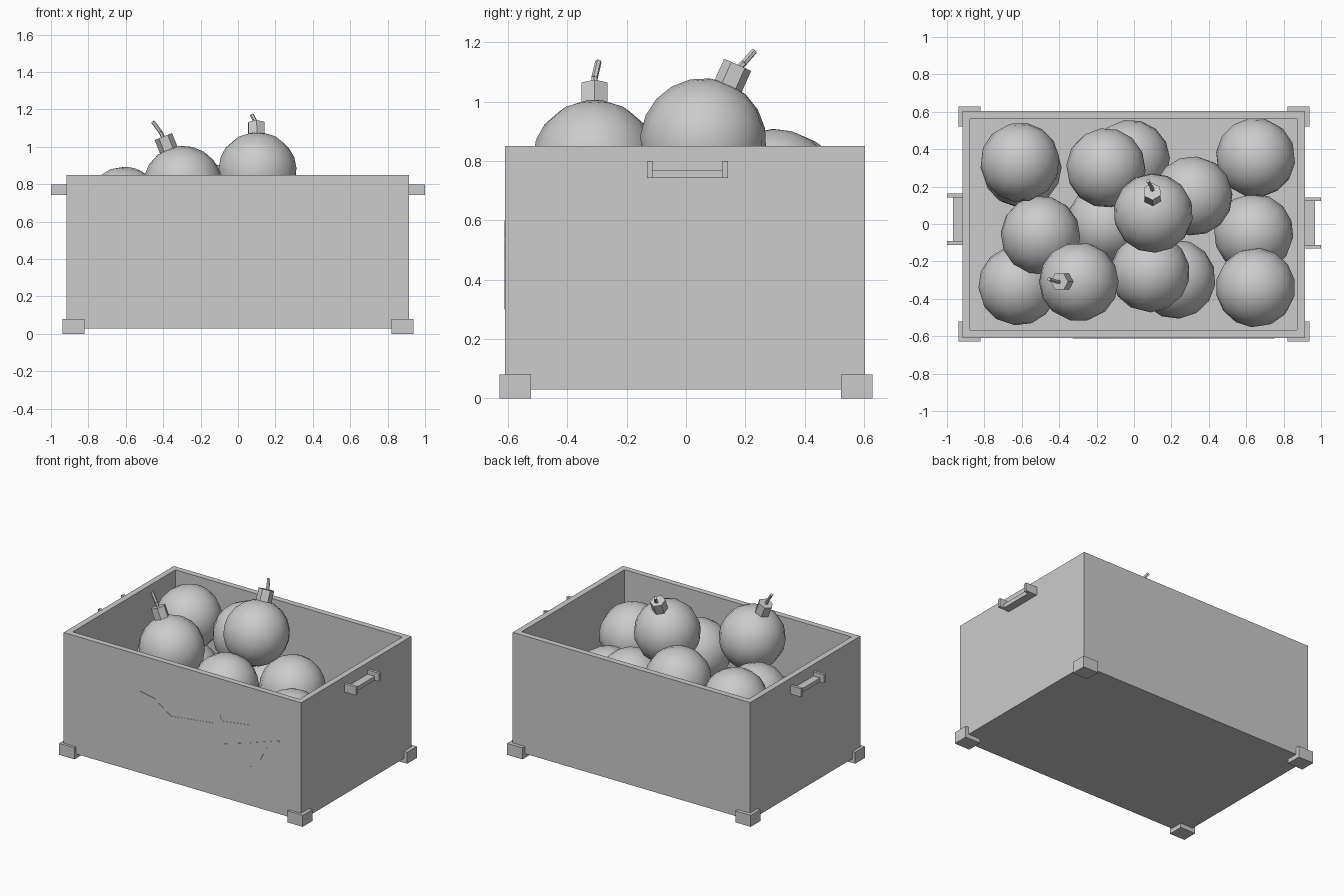
import bpy, bmesh, math, random
from mathutils import Vector, Matrix

if "Cube" in bpy.data.objects:
    bpy.data.objects.remove(bpy.data.objects["Cube"])

random.seed(4)
grey = bpy.data.materials.new("plain_grey")
grey.diffuse_color = (0.6, 0.6, 0.6, 1)
grey.use_nodes = True
grey.node_tree.nodes["Principled BSDF"].inputs["Base Color"].default_value = grey.diffuse_color


def finish(name, bm, smooth=False):
    bmesh.ops.recalc_face_normals(bm, faces=bm.faces)
    me = bpy.data.meshes.new(name)
    bm.to_mesh(me)
    bm.free()
    me.materials.append(grey)
    ob = bpy.data.objects.new(name, me)
    bpy.context.collection.objects.link(ob)
    if smooth:
        bpy.ops.object.select_all(action='DESELECT')
        ob.select_set(True)
        bpy.context.view_layer.objects.active = ob
        bpy.ops.object.shade_smooth_by_angle(angle=math.radians(50))
    return ob


def add_box(bm, lo, hi):
    lo, hi = Vector(lo), Vector(hi)
    size = hi - lo
    m = Matrix.Translation((lo + hi) / 2) @ Matrix.Diagonal((*size, 1))
    bmesh.ops.create_cube(bm, size=1, matrix=m)


def add_rod(bm, a, b, radius, sides):
    a, b = Vector(a), Vector(b)
    d = b - a
    m = Matrix.Translation((a + b) / 2) @ d.to_track_quat('Z', 'Y').to_matrix().to_4x4()
    bmesh.ops.create_cone(bm, cap_ends=True, segments=sides, radius1=radius,
                          radius2=radius, depth=d.length, matrix=m)


# Crate: a block whose top is inset and pushed down to leave walls and a floor
bm = bmesh.new()
add_box(bm, (-0.917, -0.609, 0.03), (0.913, 0.603, 0.85))
top = max(bm.faces, key=lambda f: f.calc_center_median().z)
bmesh.ops.inset_region(bm, faces=[top], thickness=0.058)
low = bmesh.ops.extrude_face_region(bm, geom=[top])
bmesh.ops.translate(bm, vec=(0, 0, -0.76), verts=[v for v in low["geom"] if isinstance(v, bmesh.types.BMVert)])
bmesh.ops.delete(bm, geom=[top], context='FACES')
finish("crate", bm)

# Corner feet
for sx in (-1, 1):
    for sy in (-1, 1):
        bm = bmesh.new()
        xs = sorted((sx * 0.82, sx * 0.938))
        ys = sorted((sy * 0.522, sy * 0.628))
        add_box(bm, (xs[0], ys[0], 0), (xs[1], ys[1], 0.08))
        finish("corner_foot", bm)

# Side handles: a low ledge between two end posts
for s, yc in ((1, 0.005), (-1, 0.025)):
    bm = bmesh.new()
    for y0, y1, reach, z1 in ((-0.137, -0.117, 1.0, 0.80), (0.117, 0.137, 1.0, 0.80), (-0.117, 0.117, 0.968, 0.77)):
        xs = sorted((s * 0.905, s * reach))
        add_box(bm, (xs[0], yc + y0, 0.742), (xs[1], yc + y1, z1))
    finish("side_handle", bm)


# Round bombs with a six-sided neck and a bent fuse
def bomb(centre, axis=None, fuse=None, neck=True):
    c = Vector(centre)
    if axis is None:
        axis = (random.uniform(-.4, .4), random.uniform(-.4, .4), -1)
    axis = Vector(axis).normalized()
    rot = axis.to_track_quat('Z', 'Y').to_matrix().to_4x4()
    bm = bmesh.new()
    bmesh.ops.create_uvsphere(bm, u_segments=14, v_segments=10, radius=0.213,
                              matrix=Matrix.Translation(c) @ rot)
    finish("bomb_ball", bm, True)
    if neck:
        bm = bmesh.new()
        add_rod(bm, c + axis * 0.18, c + axis * 0.282, 0.05, 6)
        finish("bomb_neck", bm)
    if fuse:
        bm = bmesh.new()
        for a, b in zip(fuse, fuse[1:]):
            add_rod(bm, a, b, 0.011, 6)
        finish("bomb_fuse", bm)


bomb((0.103, 0.058, 0.866), (-0.02, 0.41, 0.91),
     [(0.1, 0.175, 1.11), (0.095, 0.195, 1.13), (0.075, 0.23, 1.17)])
bomb((-0.295, -0.308, 0.793), (-0.37, 0, 0.93),
     [(-0.395, -0.31, 1.04), (-0.415, -0.308, 1.08), (-0.455, -0.295, 1.135)])
# Upper layer, necks turned down into the heap
for p in ((-0.61, 0.33, 0.68), (-0.15, 0.30, 0.695), (0.085, -0.26, 0.615),
          (0.65, -0.34, 0.545), (0.315, 0.15, 0.505), (-0.5, -0.06, 0.535)):
    bomb(p)
# Lower layer
for p in ((-0.02, 0.345, 0.31), (0.65, 0.355, 0.37), (0.64, -0.05, 0.35), (-0.62, -0.33, 0.38),
          (0.225, -0.295, 0.31), (-0.15, 0.0, 0.31), (-0.6, 0.3, 0.31)):
    bomb(p, neck=False)

# Shallow splash marks on the front wall
marks = (
    [(-.33, .6), (-.22, .58), (-.09, .49), (.24, .53), (.29, .6), (.3, .56), (.52, .59),
     (.35, .5), (0, .4), (-.18, .32), (-.22, .4)],
    [(.3, .4), (.5, .46), (.74, .54), (.75, .53), (.65, .47), (.6, .37), (.52, .3), (.44, .34)],
)
for pts in marks:
    bm = bmesh.new()
    face = bm.faces.new([bm.verts.new((x, -0.607, z)) for x, z in pts])
    out = bmesh.ops.extrude_face_region(bm, geom=[face])
    bmesh.ops.translate(bm, vec=(0, -0.004, 0),
                        verts=[v for v in out["geom"] if isinstance(v, bmesh.types.BMVert)])
    finish("splash_mark", bm)
